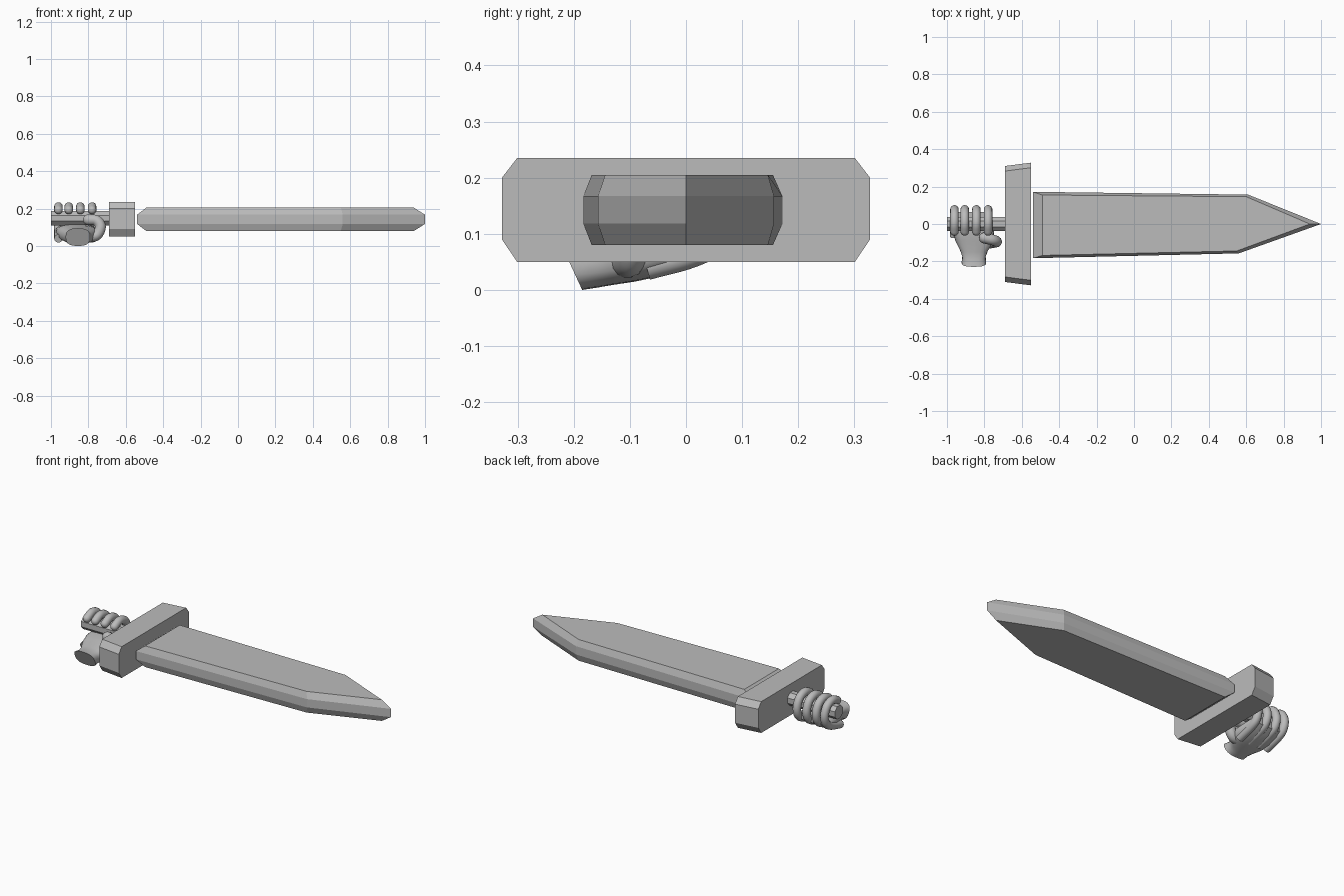
import bpy, math
from mathutils import Vector

if "Cube" in bpy.data.objects:
    bpy.data.objects.remove(bpy.data.objects["Cube"])

grey = bpy.data.materials.new("plain grey")
grey.diffuse_color = (0.5, 0.5, 0.5, 1)
grey.use_nodes = True
grey.node_tree.nodes["Principled BSDF"].inputs["Base Color"].default_value = grey.diffuse_color


def loft(name, rings, smooth=False):
    """Skin a list of equal-length point rings and cap both ends."""
    n = len(rings[0])
    verts = [tuple(p) for r in rings for p in r]
    faces = [(i * n + j, i * n + (j + 1) % n, (i + 1) * n + (j + 1) % n, (i + 1) * n + j)
             for i in range(len(rings) - 1) for j in range(n)]
    faces += [tuple(reversed(range(n))), tuple(range(len(verts) - n, len(verts)))]
    mesh = bpy.data.meshes.new(name)
    mesh.from_pydata(verts, [], faces)
    mesh.materials.append(grey)
    obj = bpy.data.objects.new(name, mesh)
    bpy.context.collection.objects.link(obj)
    bpy.ops.object.select_all(action='DESELECT')
    obj.select_set(True)
    bpy.context.view_layer.objects.active = obj
    bpy.ops.object.mode_set(mode='EDIT')
    bpy.ops.mesh.select_all(action='SELECT')
    bpy.ops.mesh.normals_make_consistent(inside=False)
    bpy.ops.object.mode_set(mode='OBJECT')
    if smooth:
        bpy.ops.object.shade_smooth_by_angle(angle=math.radians(50))
    return obj


def catmull(pts, steps):
    """Smooth path through a few points."""
    p = [Vector(q) for q in pts]
    p = [2 * p[0] - p[1]] + p + [2 * p[-1] - p[-2]]
    out = []
    for i in range(1, len(p) - 2):
        a, b, c, d = p[i - 1:i + 3]
        for s in range(steps):
            t = s / steps
            out.append(0.5 * (2 * b + (c - a) * t + (2 * a - 5 * b + 4 * c - d) * t * t
                              + (3 * b - a - 3 * c + d) * t ** 3))
    return out + [p[-2]]


def digit(name, pts, radius, side):
    """Round tube along a path with a rounded tip."""
    path = catmull(pts, 6)
    end = (path[-1] - path[-2]).normalized()
    radii = [radius] * len(path)
    base = path[-1]
    for k in (0.4, 0.75, 0.95):
        path.append(base + end * radius * k)
        radii.append(radius * math.sqrt(1 - k * k))
    rings = []
    for i, c in enumerate(path):
        t = (path[min(i + 1, len(path) - 1)] - path[max(i - 1, 0)]).normalized()
        u = (Vector(side) - t * t.dot(Vector(side))).normalized()
        v = t.cross(u)
        rings.append([c + radii[i] * (u * math.cos(a) + v * math.sin(a))
                      for a in [2 * math.pi * j / 14 for j in range(14)]])
    return loft(name, rings, True)


# Blade: bevelled top and bottom outlines
outer = [(-0.54, 0.172), (0.61, 0.157), (1.0, 0.0), (0.56, -0.157), (-0.54, -0.183)]
inner = [(-0.49, 0.155), (0.60, 0.146), (0.94, 0.0), (0.55, -0.144), (-0.49, -0.168)]
loft("blade", [[(x, y, z) for x, y in o] for o, z in
               ((inner, 0.08), (outer, 0.118), (outer, 0.167), (inner, 0.205))])

# Cross guard: chamfered block, slightly wider toward the blade
def guard_ring(x, w):
    return [(x, sy * y, z) for sy, y, z in
            ((1, w, 0.09), (1, w, 0.2), (1, w - 0.027, 0.235), (-1, w - 0.027, 0.235),
             (-1, w, 0.2), (-1, w, 0.09), (-1, w - 0.027, 0.05), (1, w - 0.027, 0.05))]

loft("cross_guard", [guard_ring(-0.69, 0.31), guard_ring(-0.55, 0.328)])

# Grip: octagonal bar
loft("grip", [[(x, 0.041 * math.cos(a), 0.148 + 0.041 * math.sin(a))
               for a in [math.pi / 8 + j * math.pi / 4 for j in range(8)]]
              for x in (-1.0, -0.68)])

# Palm and wrist: rounded sections (y, x min, x max, z min, z max, tilt)
sections = [(-0.207, -0.922, -0.79, 0.0, 0.095, 0.022),
            (-0.175, -0.918, -0.793, 0.004, 0.09, 0.016),
            (-0.14, -0.93, -0.78, 0.009, 0.092, 0.01),
            (-0.09, -0.955, -0.745, 0.015, 0.108, 0),
            (-0.03, -0.972, -0.75, 0.028, 0.115, 0),
            (0.03, -0.975, -0.755, 0.05, 0.115, 0),
            (0.065, -0.965, -0.765, 0.075, 0.115, 0)]
rings = []
for y, x0, x1, z0, z1, tilt in sections:
    ring = []
    for j in range(20):
        a = 2 * math.pi * j / 20
        c, s = [math.copysign(abs(f(a)) ** 0.75, f(a)) for f in (math.cos, math.sin)]
        ring.append(((x0 + x1) / 2 + c * (x1 - x0) / 2, y - s * tilt,
                     (z0 + z1) / 2 + s * (z1 - z0) / 2))
    rings.append(ring)
loft("palm_and_wrist", rings, True)

# Four fingers wrapping from below, around the back and over the grip
for i, x in enumerate((-0.96, -0.905, -0.843, -0.78)):
    digit(f"finger_{i + 1}",
          [(x, -0.07, 0.04), (x, 0.01, 0.062), (x, 0.06, 0.09), (x, 0.078, 0.14),
           (x, 0.055, 0.193), (x, 0.005, 0.211), (x, -0.04, 0.193)], 0.023, (1, 0, 0))

# Thumb curling up beside the grip
digit("thumb", [(-0.82, -0.11, 0.05), (-0.76, -0.10, 0.055), (-0.735, -0.095, 0.10),
                (-0.755, -0.085, 0.135), (-0.80, -0.075, 0.14)], 0.029, (0, 1, 0))
